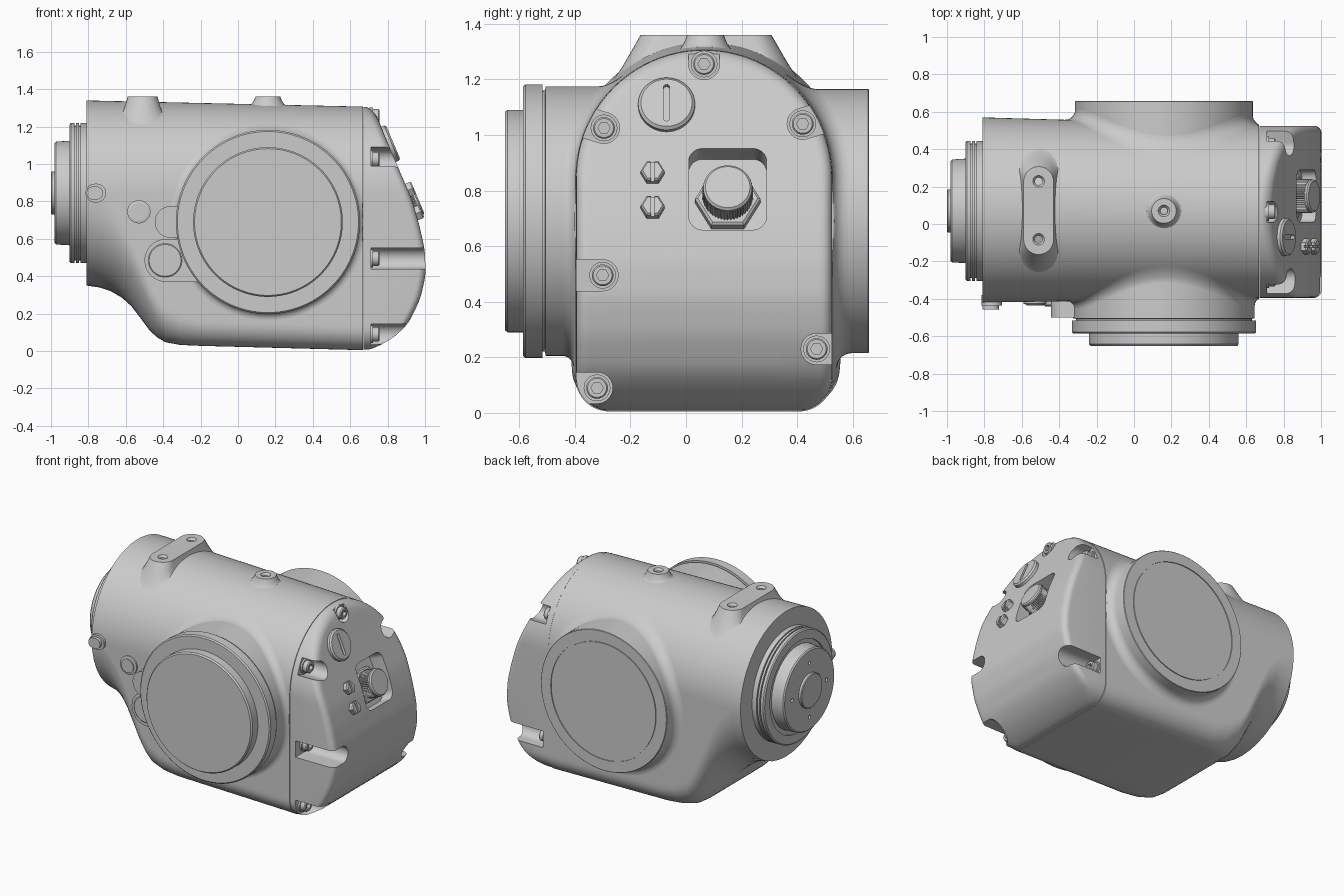
import bpy, bmesh, math
from mathutils import Vector, Matrix
from mathutils.geometry import convex_hull_2d

if "Cube" in bpy.data.objects:
    bpy.data.objects.remove(bpy.data.objects["Cube"])

def frame(u, v, h, o=(0, 0, 0)):
    m = Matrix((u, v, h)).transposed().to_4x4()
    m.translation = o
    return m

TOP = Matrix.Identity(4)
FRONT = frame((1, 0, 0), (0, 0, 1), (0, -1, 0))
BACK = frame((-1, 0, 0), (0, 0, 1), (0, 1, 0))
RIGHT = frame((0, 1, 0), (0, 0, 1), (1, 0, 0))
LEFT = frame((0, -1, 0), (0, 0, 1), (-1, 0, 0))

def sloped(x, y, z):
    # frame lying on the slanted face of the end cover
    n = Vector((.92, 0, .39)).normalized()
    u = Vector((0, 1, 0))
    return frame(u, n.cross(u), n, (x, y, z))

def smooth(ob, angle=32):
    bpy.ops.object.select_all(action='DESELECT')
    ob.select_set(True)
    bpy.context.view_layer.objects.active = ob
    bpy.ops.object.shade_smooth_by_angle(angle=math.radians(angle))

def loft(name, rings, m=TOP, caps=(True, True)):
    bm = bmesh.new()
    rows = [[bm.verts.new(m @ Vector(p)) for p in r] for r in rings]
    n = len(rows[0])
    for a, b in zip(rows, rows[1:]):
        for i in range(n):
            j = (i + 1) % n
            bm.faces.new((a[i], a[j], b[j], b[i]))
    if caps[0]:
        bm.faces.new(rows[0][::-1])
    if caps[1]:
        bm.faces.new(rows[-1])
    bmesh.ops.remove_doubles(bm, verts=bm.verts, dist=1e-5)
    bmesh.ops.recalc_face_normals(bm, faces=bm.faces)
    me = bpy.data.meshes.new(name)
    bm.to_mesh(me)
    bm.free()
    ob = bpy.data.objects.new(name, me)
    bpy.context.collection.objects.link(ob)
    smooth(ob)
    return ob

def circle(c, r, n=96):
    return [(c[0] + r * math.cos(2 * math.pi * i / n), c[1] + r * math.sin(2 * math.pi * i / n)) for i in range(n)]

def hull(centres, r, n=32):
    pts = [Vector(p) for c in centres for p in circle(c, r, n)]
    return [tuple(pts[i]) for i in convex_hull_2d(pts)]

def prism(name, outline, h0, h1, m=TOP):
    return loft(name, [[(u, v, h) for u, v in outline] for h in (h0, h1)], m)

def lathe(name, c, profile, m=TOP, n=96):
    return loft(name, [[(u, v, h) for u, v in circle(c, r, n)] for r, h in profile], m)

def cut(ob, *cutters):
    for c in cutters:
        c.hide_render = True
        bpy.context.view_layer.objects.active = ob
        mod = ob.modifiers.new('cut', 'BOOLEAN')
        mod.operation, mod.solver, mod.object = 'DIFFERENCE', 'EXACT', c
        bpy.ops.object.modifier_apply(modifier=mod.name)
        bpy.data.objects.remove(c)
    smooth(ob)

def lerp_table(tab, t):
    if t <= tab[0][0]:
        return tab[0][1]
    for (a, p), (b, q) in zip(tab, tab[1:]):
        if t <= b:
            return p + (q - p) * (t - a) / (b - a)
    return tab[-1][1]

# arch cross-section shared by body and cover
def arch(w, cy, cz, zb, rc):
    pts = []
    def arc(y, z, r, a0, a1, n):
        for i in range(n + 1):
            a = math.radians(a0 + (a1 - a0) * i / n)
            pts.append((y + r * math.cos(a), z + r * math.sin(a)))
    def line(p, q, n):
        for i in range(1, n):
            pts.append((p[0] + (q[0] - p[0]) * i / n, p[1] + (q[1] - p[1]) * i / n))
    arc(cy, cz, w, 0, 180, 64)
    line((cy - w, cz), (cy - w, zb + rc), 26)
    arc(cy - w + rc, zb + rc, rc, 180, 270, 10)
    line((cy - w + rc, zb), (cy + w - rc, zb), 8)
    arc(cy + w - rc, zb + rc, rc, 270, 360, 10)
    line((cy + w, zb + rc), (cy + w, cz), 26)
    return pts

CZ = .845
def width(x): return .495 - .033 * (x + .81) / 1.48
def mid(x): return .075 - .01 * (x + .81) / 1.48

# main housing: round at the left, deep arch at the right
stations = [(-.81, .35, .495), (-.74, .34, .48), (-.68, .32, .45), (-.62, .285, .4), (-.57, .24, .35),
            (-.52, .175, .3), (-.47, .107, .25), (-.43, .072, .21), (-.39, .048, .18), (-.31, .033, .15),
            (-.2, .028, .13), (.668, .005, .12)]
rings = []
for x, zb, rc in stations:
    w = width(x)
    rings.append([(x, y, z) for y, z in arch(w, mid(x), CZ, zb, min(rc, w, CZ - zb))])
loft('housing', rings)

# end cover with a curved, rounded face
face_tab = [(0, .71), (.02, .73), (.053, .81), (.145, .91), (.28, .975), (.41, 1.004), (.545, .998),
            (.68, .968), (.81, .93), (1.09, .81), (1.25, .745), (1.31, .71)]
def face_x(z):
    return sum(lerp_table(face_tab, z + k * .015) for k in range(-2, 3)) / 5

W, B = .46, .04
def cover_ring(d, drop):
    return [(max(.672, face_x(z) - drop), y, z)
            for y, z in arch(W - d, .065, CZ, .008 + d, max(.12 - d, 0))]
rings = [[(.67, y, z) for y, z in arch(W, .065, CZ, .008, .12)]]
for i in range(7):
    t = math.radians(15 * i)
    rings.append(cover_ring(B * (1 - math.cos(t)), B * (1 - math.sin(t))))
rings += [cover_ring(B + (W - B) * i / 20, 0) for i in range(1, 21)]
cover = loft('end_cover', rings, caps=(True, False))

# screw recesses and screws
screws = [((.065, 1.255), (0, 1)), ((-.295, 1.025), (-1, .3)), ((.42, 1.04), (1, .3)),
          ((-.30, .495), (-1, 0)), ((.47, .23), (1, 0)), ((-.32, .09), (-1, 0))]
cutters = []
for (y, z), (dy, dz) in screws:
    cutters.append(prism('recess', hull([(y, z), (y + .3 * dy, z + .3 * dz)], .056), .71, 1.2, RIGHT))
    head = lathe('cover_screw', (y, z), [(.048, .70), (.048, .722), (.039, .722), (.039, .75), (.034, .756)], RIGHT, 32)
    cut(head, prism('socket', circle((y, z), .022, 6), .735, .8, RIGHT))

# connector pocket, nut and knurled cap
pocket = sloped(.84, .15, .765)
corners = [(a, b) for a in (-.09, .09) for b in (-.1, .11)]
cutters.append(prism('pocket', hull(corners, .05), 0, .4, pocket))
cut(cover, *cutters)
lathe('connector_nut', (0, -.01), [(.118, -.01), (.118, .035), (.108, .042)], pocket, 6)
knurl = [(r * math.cos(i * math.pi / 48), r * math.sin(i * math.pi / 48) - .005)
         for i in range(96) for r in [(.091, .085)[i % 2]]]
prism('connector_knurl', knurl, .03, .115, pocket)
lathe('connector_cap', (0, -.005), [(.088, .11), (.088, .125), (.08, .133)], pocket, 48)

# slotted plug and two slotted hex bolts
plug_frame = sloped(face_x(1.105), -.07, 1.105)
plug = lathe('slotted_plug', (0, 0), [(.102, -.04), (.102, .018), (.092, .028)], plug_frame, 64)
cut(plug, prism('slot', hull([(0, -.06), (0, .06)], .011), .008, .1, plug_frame))
for z in (.86, .735):
    m = sloped(face_x(z), -.12, z)
    bolt = lathe('hex_bolt', (0, 0), [(.043, -.04), (.043, .026), (.036, .033)], m, 6)
    cut(bolt, prism('slot', [(-.006, -.06), (.006, -.06), (.006, .06), (-.006, .06)], .015, .1, m))

# front and back bosses with fillets that follow the housing
C = (.16, .69)
lathe('front_boss', C, [(.485, .05), (.485, .505), (.47, .507), (.47, .517), (.492, .517), (.492, .578),
                        (.484, .586), (.40, .586), (.40, .642), (.392, .652)], FRONT, 128)
lathe('back_boss', (-C[0], C[1]), [(.475, .05), (.475, .655), (.472, .658), (.40, .658), (.40, .652),
                                   (.392, .652), (.392, .658)], BACK, 128)

def fillet(name, r, e, side):
    rings = []
    for k in range(8):
        t = math.pi / 2 * k / 7
        ring = []
        for x, z in circle(C, r + e * (1 - math.sin(t)), 128):
            x = min(x, .667) if k < 7 else x
            s = math.sqrt(max(0, width(x) ** 2 - max(0, z - CZ) ** 2))
            ring.append((x, mid(x) + side * (s + e * (1 - math.cos(t))), z))
        rings.append(ring)
    loft(name, rings, caps=(False, False))
fillet('front_boss_fillet', .485, .04, -1)
fillet('back_boss_fillet', .475, .055, 1)

# left output flange and hub
flange = lathe('output_flange', (-.07, CZ), [
    (.375, .7), (.375, .842), (.36, .842), (.36, .85), (.375, .85), (.375, .865), (.36, .865), (.36, .873),
    (.375, .873), (.375, .893), (.367, .9), (.31, .9), (.31, .89), (.28, .89), (.275, .972), (.267, .98),
    (.115, .98), (.115, .995), (.11, 1.0)], LEFT)
cut(flange, *[prism('hole', circle(p, .012, 16), .95, 1.1, LEFT)
              for p in circle((-.07, CZ), .185, 4)])

# mounting pads on top, flared into the housing
def top_pad(name, x0, y0, half, r, sx, sy, holes):
    base = hull([(x0, y0 - half), (x0, y0 + half)], r)
    rings = []
    for k in range(9):
        t = k / 8
        ring = []
        for px, py in base:
            x, y = x0 + (px - x0) * (1 + sx * t), y0 + (py - y0) * (1 + sy * t)
            s = CZ + math.sqrt(width(x) ** 2 - (y - mid(x)) ** 2) - .002
            ring.append((x, y, 1.36 + (s - 1.36) * (1 - (1 - t) ** 2)))
        rings.append(ring)
    rings.append([(x, y, 1.1) for x, y, z in rings[-1]])
    pad = loft(name, rings)
    cut(pad, *[lathe('hole', (x0, y), [(.02, 1.3), (.02, 1.345), (.032, 1.361), (.032, 1.4)], TOP, 24) for y in holes])
top_pad('long_mount_pad', -.51, .072, .155, .08, .35, .45, (.228, -.082))
top_pad('round_mount_pad', .16, .07, 0, .066, .5, .5, (.07,))

# small details on the front
prism('locating_key_base', hull([(-.765, .845), (-.755, .845)], .05) + [], .38, .435, FRONT)
prism('locating_key', hull([(-.775, .845), (-.757, .845)], .035), .38, .457, FRONT)
lathe('side_screw', (-.53, .745), [(.062, .38), (.062, .426), (.05, .43), (.046, .43), (.046, .437)], FRONT, 48)
prism('lower_lug', hull([(-.385, .485), (-.1, .485)], .115), .2, .432, FRONT)
lathe('lower_lug_cap', (-.39, .485), [(.09, .3), (.09, .436), (.085, .44)], FRONT, 48)
prism('upper_lug', hull([(-.36, .69), (-.1, .69)], .085), .3, .50, FRONT)
